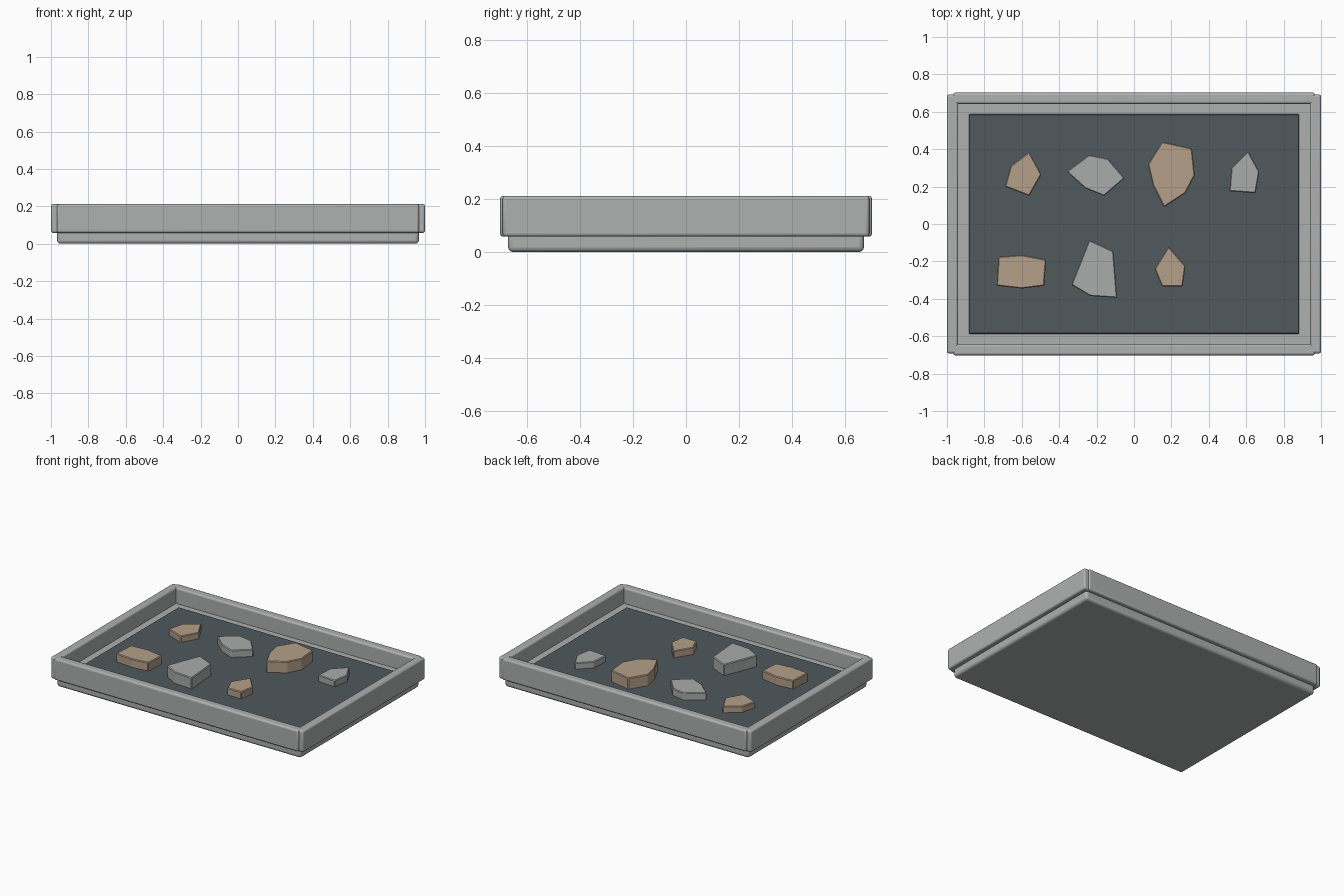
import bpy, bmesh

cube = bpy.data.objects.get("Cube")
if cube:
    bpy.data.objects.remove(cube, do_unlink=True)


def material(name, rgb):
    mat = bpy.data.materials.new(name)
    mat.use_nodes = True
    mat.diffuse_color = (*rgb, 1)
    mat.node_tree.nodes["Principled BSDF"].inputs["Base Color"].default_value = (*rgb, 1)
    return mat


GREY = material("tray grey", (0.42, 0.44, 0.43))
DARK = material("slate bed", (0.08, 0.10, 0.11))
TAN = material("tan stone", (0.46, 0.35, 0.25))
PALE = material("pale stone", (0.40, 0.41, 0.41))


def prism(name, outline, z0, z1, mat, bevel, segments=1):
    """Upright block over a counter-clockwise outline, with bevelled edges."""
    bm = bmesh.new()
    bottom = bm.faces.new([bm.verts.new((x, y, z0)) for x, y in outline])
    top = bmesh.ops.extrude_face_region(bm, geom=[bottom])["geom"]
    bmesh.ops.translate(bm, vec=(0, 0, z1 - z0),
                        verts=[v for v in top if isinstance(v, bmesh.types.BMVert)])
    bmesh.ops.recalc_face_normals(bm, faces=bm.faces)
    mesh = bpy.data.meshes.new(name)
    bm.to_mesh(mesh)
    bm.free()
    mesh.materials.append(mat)
    obj = bpy.data.objects.new(name, mesh)
    bpy.context.collection.objects.link(obj)
    mod = obj.modifiers.new("Bevel", "BEVEL")
    mod.width, mod.segments = bevel, segments
    if segments > 1:
        bpy.ops.object.select_all(action="DESELECT")
        obj.select_set(True)
        bpy.context.view_layer.objects.active = obj
        bpy.ops.object.shade_smooth_by_angle()
    return obj


def block(name, x, y, hx, hy, z0, z1, mat, bevel, segments=1):
    corners = [(x - hx, y - hy), (x + hx, y - hy), (x + hx, y + hy), (x - hx, y + hy)]
    return prism(name, corners, z0, z1, mat, bevel, segments)


# Tray base and dark bed
BED = 0.11
block("tray_base", 0, 0, 0.967, 0.672, 0, 0.1, GREY, 0.018, 3)
block("tray_bed", 0, 0, 0.882, 0.587, 0.09, BED, DARK, 0.003)

# Raised rim: two long rails and two side rails
for sign, long_name, side_name in ((-1, "front_rail", "right_rail"), (1, "back_rail", "left_rail")):
    block(long_name, 0, sign * 0.672, 0.968, 0.03, 0.058, 0.212, GREY, 0.012, 3)
    block(side_name, sign * 0.97, 0, 0.03, 0.692, 0.058, 0.212, GREY, 0.012, 3)

# Angular stones: material, height, outline
stones = [
    (TAN, 0.045, [(-.69, .20), (-.56, .15), (-.495, .265), (-.56, .385), (-.66, .31)]),
    (PALE, 0.05, [(-.26, .19), (-.16, .15), (-.05, .245), (-.14, .35), (-.24, .37), (-.36, .28)]),
    (TAN, 0.08, [(.16, .09), (.275, .165), (.325, .26), (.31, .405), (.15, .44), (.075, .32), (.10, .21)]),
    (PALE, 0.045, [(.51, .175), (.65, .165), (.67, .28), (.61, .39), (.52, .30)]),
    (TAN, 0.06, [(-.735, -.33), (-.60, -.345), (-.48, -.33), (-.47, -.19), (-.60, -.165), (-.725, -.175)]),
    (PALE, 0.08, [(-.335, -.325), (-.235, -.385), (-.09, -.395), (-.11, -.145), (-.24, -.085)]),
    (TAN, 0.05, [(.15, -.335), (.26, -.335), (.275, -.225), (.185, -.12), (.11, -.24)]),
]
for i, (mat, height, outline) in enumerate(stones, 1):
    prism(f"stone_{i}", outline, BED - 0.008, BED + height, mat, 0.005)
